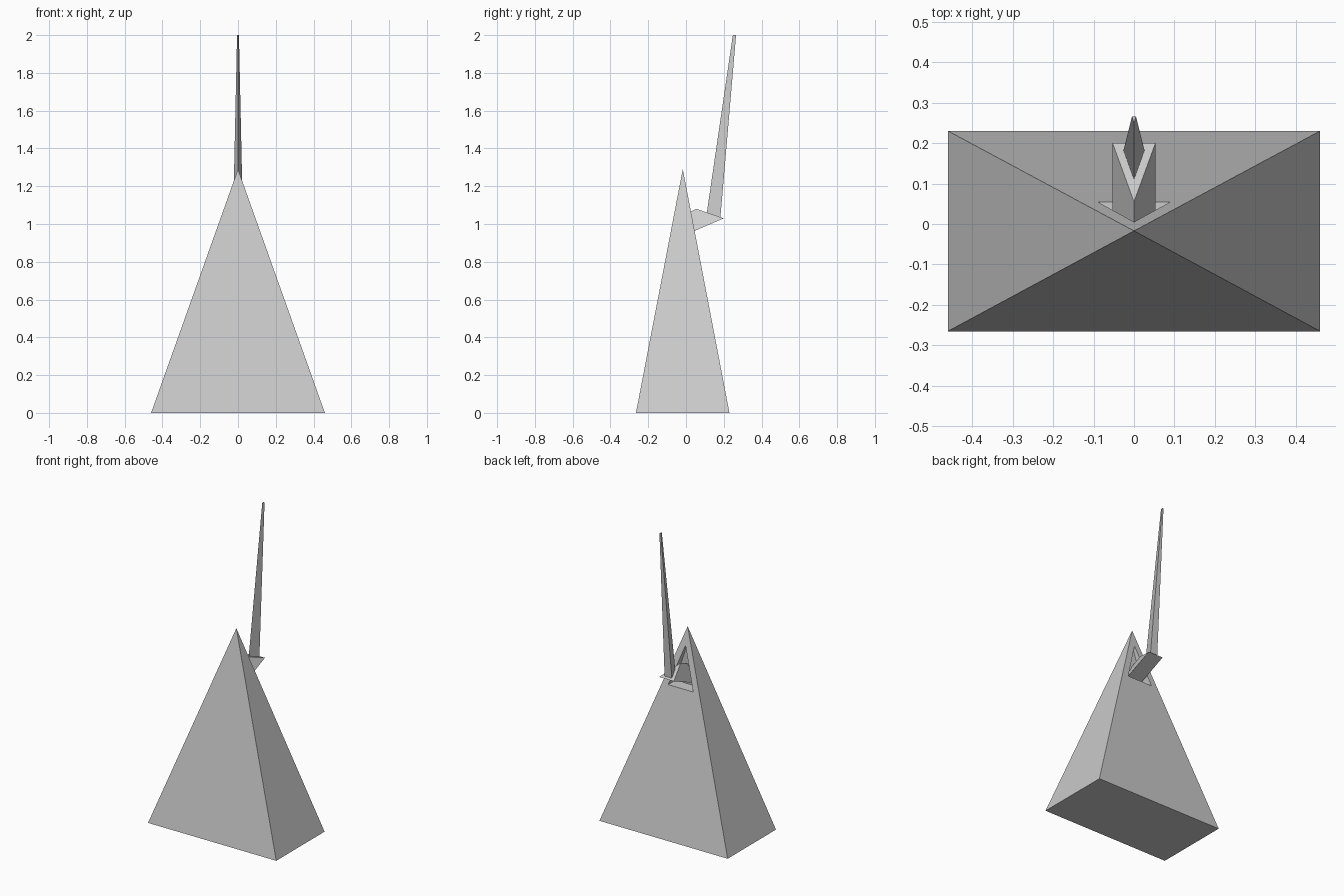
import bpy

if "Cube" in bpy.data.objects:
    bpy.data.objects.remove(bpy.data.objects["Cube"])


def solid(name, rings_a, rings_b):
    """Closed solid lofted between two matching polygons."""
    n = len(rings_a)
    faces = [tuple(range(n)), tuple(range(n, 2 * n))]
    faces += [(i, (i + 1) % n, n + (i + 1) % n, n + i) for i in range(n)]
    return make(name, rings_a + rings_b, faces)


def make(name, verts, faces):
    mesh = bpy.data.meshes.new(name)
    mesh.from_pydata(verts, [], faces)
    ob = bpy.data.objects.new(name, mesh)
    bpy.context.collection.objects.link(ob)
    bpy.context.view_layer.objects.active = ob
    ob.select_set(True)
    bpy.ops.object.mode_set(mode='EDIT')
    bpy.ops.mesh.select_all(action='SELECT')
    bpy.ops.mesh.normals_make_consistent(inside=False)
    bpy.ops.object.mode_set(mode='OBJECT')
    ob.select_set(False)
    return ob


def tri(half, low_y, low_z, top_y, top_z):
    """Isosceles triangle, symmetric about x = 0."""
    return [(-half, low_y, low_z), (half, low_y, low_z), (0, top_y, top_z)]


# Pyramid body
body = make("pyramid_body",
            [(-.46, -.265, 0), (.46, -.265, 0), (.46, .23, 0), (-.46, .23, 0),
             (0, -.017, 1.29)],
            [(3, 2, 1, 0)] + [(i, (i + 1) % 4, 4) for i in range(4)])

# Triangular recess in the back face (cutter runs past the face outward)
cutter = solid("recess_cutter",
               tri(.09, -.022, .915, -.012, 1.175),
               tri(.09, .12, .915, .12, 1.175))
cutter.hide_render = True
cutter.hide_viewport = True
cut = body.modifiers.new("recess", 'BOOLEAN')
cut.operation = 'DIFFERENCE'
cut.solver = 'EXACT'
cut.object = cutter

# Triangular bracket rising out of the recess, with a slanted top
solid("bracket",
      tri(.053, -.022, .935, -.016, 1.048),
      tri(.053, .20, 1.03, .055, 1.08))

# Tall tapered spike on the bracket
solid("spike",
      tri(.026, .182, 1.034, .11, 1.058),
      tri(.005, .265, 2.0, .248, 2.0))
